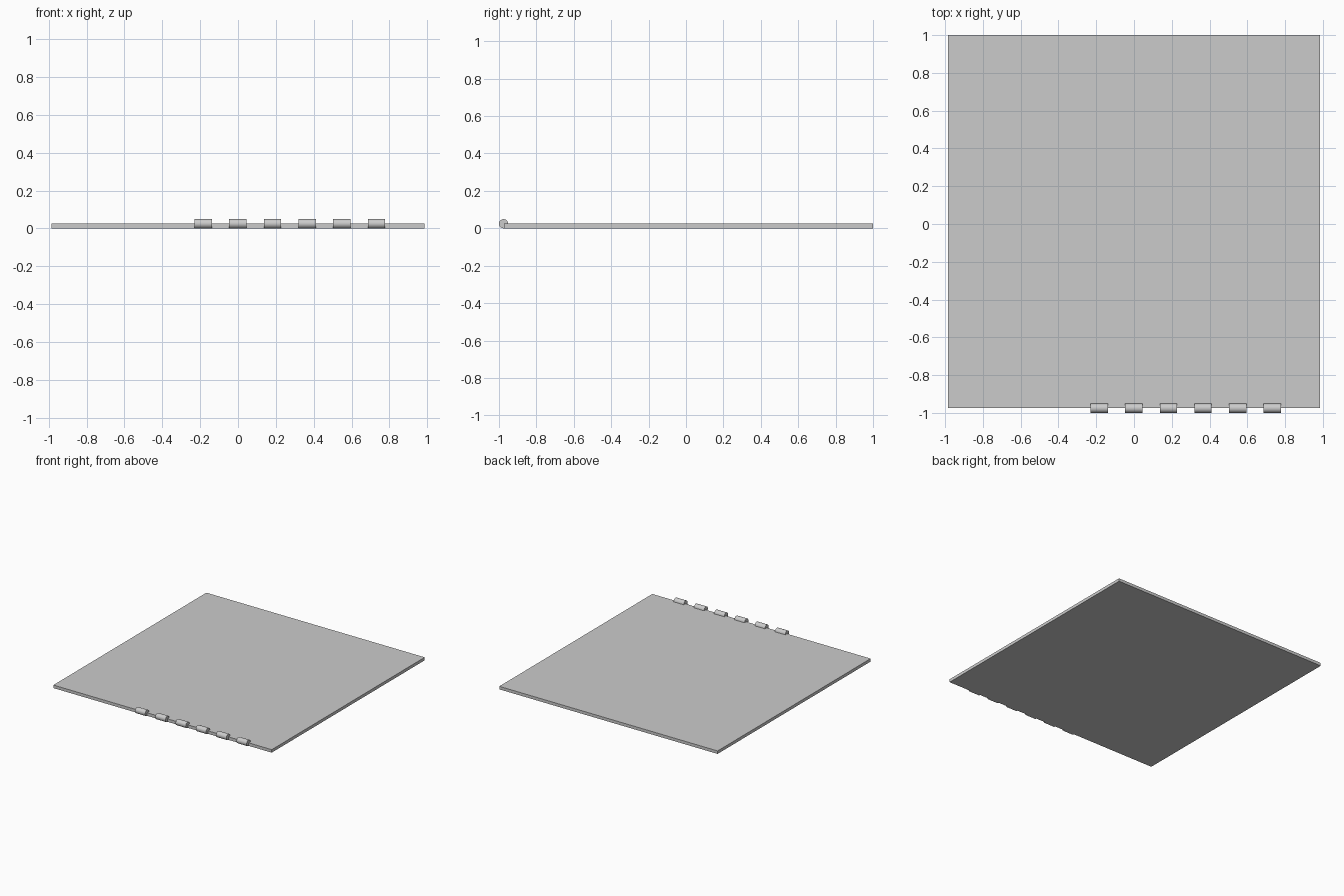
import bpy
from math import pi

if "Cube" in bpy.data.objects:
    bpy.data.objects.remove(bpy.data.objects["Cube"])

# Flat square leaf
bpy.ops.mesh.primitive_cube_add(size=1, location=(0, 0.0135, 0.0123))
leaf = bpy.context.object
leaf.name = "hinge_leaf"
leaf.scale = (1.971, 1.973, 0.0246)
bpy.ops.object.transform_apply(location=False, rotation=False, scale=True)

# Hinge knuckles along the front edge, gaps as wide as the knuckles
RADIUS, WIDTH, START = 0.0245, 0.0916, -0.2297
for i in range(6):
    x = START + WIDTH * (2 * i + 0.5)
    bpy.ops.mesh.primitive_cylinder_add(
        vertices=32, radius=RADIUS, depth=WIDTH,
        location=(x, -1 + RADIUS, RADIUS), rotation=(0, pi / 2, 0))
    bpy.context.object.name = f"hinge_knuckle_{i + 1}"
    bpy.ops.object.shade_smooth_by_angle()
